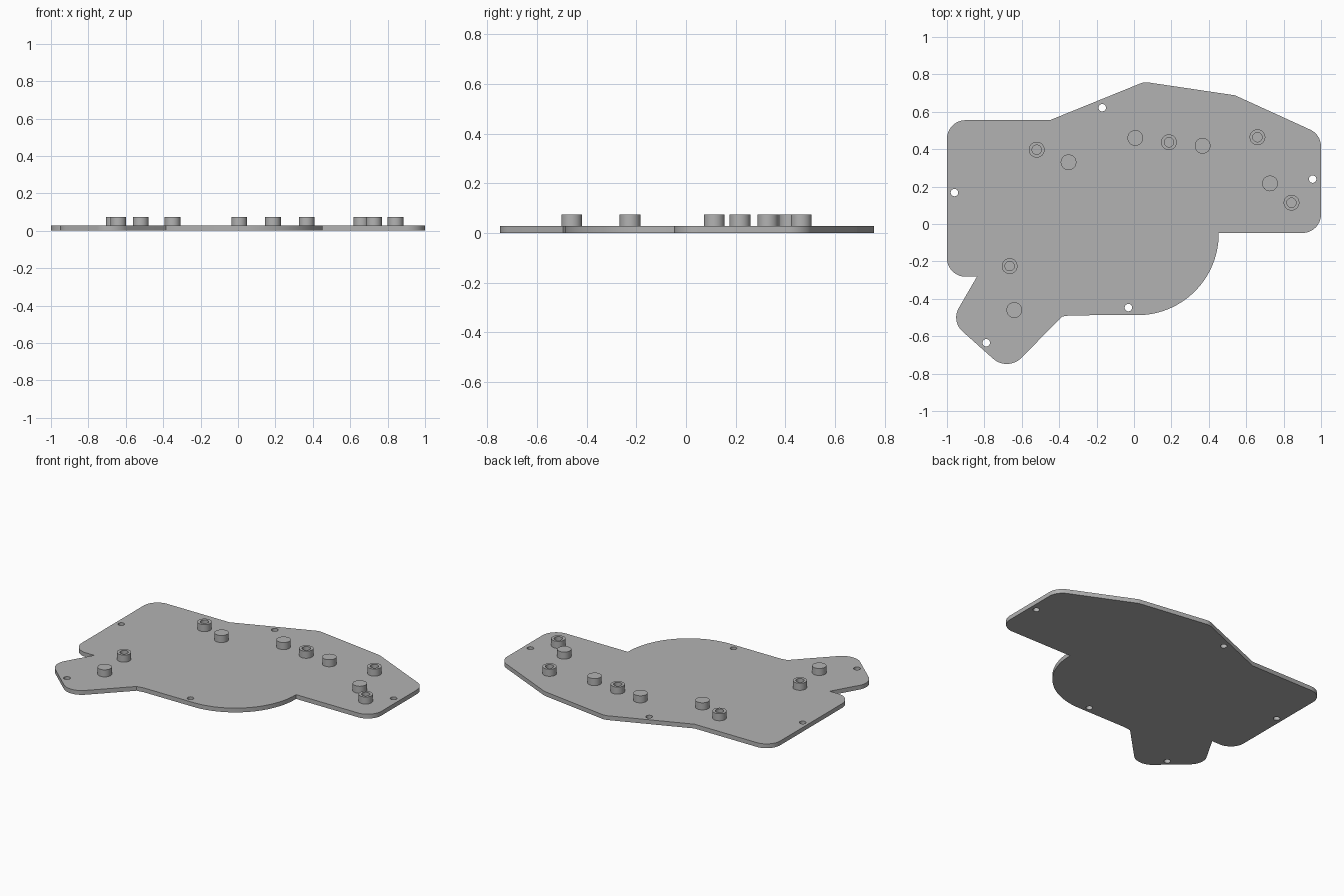
import bpy
import bmesh
from math import cos, sin, tan, tau
from mathutils import Vector

cube = bpy.data.objects.get("Cube")
if cube:
    bpy.data.objects.remove(cube, do_unlink=True)

GREY = (0.45, 0.45, 0.45, 1)
grey = bpy.data.materials.new("plain grey")
grey.use_nodes = True
grey.diffuse_color = GREY
grey.node_tree.nodes["Principled BSDF"].inputs["Base Color"].default_value = GREY

PLATE_TOP, BOSS_TOP = 0.028, 0.074


def circle(x, y, r, n=40):
    return [Vector((x + r * cos(tau * i / n), y + r * sin(tau * i / n))) for i in range(n)]


def rounded(corners):
    """Outline whose corners (x, y, radius) are replaced by tangent arcs."""
    out = []
    for i, (x, y, r) in enumerate(corners):
        p = Vector((x, y))
        if r == 0:
            out.append(p)
            continue
        a = (Vector(corners[i - 1][:2]) - p).normalized()
        b = (Vector(corners[(i + 1) % len(corners)][:2]) - p).normalized()
        half = a.angle(b) / 2
        centre = p + (a + b).normalized() * (r / sin(half))
        start = p + a * (r / tan(half)) - centre
        end = p + b * (r / tan(half)) - centre
        sweep = start.angle(end)
        steps = max(4, int(sweep * 16))
        for k in range(steps + 1):
            t = k / steps
            out.append(centre + (start * sin((1 - t) * sweep) + end * sin(t * sweep)) / sin(sweep))
    return out


def prism(name, loops, z0, z1):
    """Solid between two heights; the first loop is the outside, the rest are holes."""
    bm = bmesh.new()
    edges = []
    for loop in loops:
        vs = [bm.verts.new((p.x, p.y, z0)) for p in loop]
        edges += [bm.edges.new((vs[i - 1], vs[i])) for i in range(len(vs))]
    bmesh.ops.triangle_fill(bm, use_beauty=True, edges=edges, normal=(0, 0, 1))
    extruded = bmesh.ops.extrude_face_region(bm, geom=bm.faces[:], use_keep_orig=True)
    top = [v for v in extruded["geom"] if isinstance(v, bmesh.types.BMVert)]
    bmesh.ops.translate(bm, verts=top, vec=(0, 0, z1 - z0))
    bmesh.ops.recalc_face_normals(bm, faces=bm.faces[:])
    mesh = bpy.data.meshes.new(name)
    bm.to_mesh(mesh)
    bm.free()
    mesh.materials.append(grey)
    obj = bpy.data.objects.new(name, mesh)
    bpy.context.collection.objects.link(obj)
    bpy.ops.object.select_all(action="DESELECT")
    obj.select_set(True)
    bpy.context.view_layer.objects.active = obj
    bpy.ops.object.shade_smooth_by_angle(angle=0.5)


# Base plate with five screw holes
outline = rounded([
    (-1, 0.555, 0.1), (-0.45, 0.555, 0), (0.055, 0.76, 0.08), (0.54, 0.688, 0.05),
    (1, 0.478, 0.1), (1, -0.048, 0.1), (0.453, -0.048, 0), (0.453, -0.487, 0.435),
    (-0.34, -0.488, 0), (-0.385, -0.495, 0), (-0.675, -0.79, 0.11),
    (-0.978, -0.52, 0.1), (-0.84, -0.282, 0), (-1, -0.282, 0.1),
])
screw_holes = [(-0.17, 0.622), (0.955, 0.24), (-0.96, 0.168), (-0.03, -0.447), (-0.79, -0.635)]
prism("base_plate", [outline] + [circle(x, y, 0.02, 24) for x, y in screw_holes], 0, PLATE_TOP)

# Hollow bosses
for i, (x, y) in enumerate([(-0.52, 0.397), (0.187, 0.437), (0.66, 0.464),
                            (0.842, 0.114), (-0.665, -0.225)]):
    prism(f"hollow_boss_{i + 1}", [circle(x, y, 0.042), circle(x, y, 0.025)], PLATE_TOP, BOSS_TOP)

# Solid bosses
for i, (x, y) in enumerate([(-0.35, 0.33), (0.007, 0.46), (0.367, 0.418),
                            (0.727, 0.217), (-0.64, -0.46)]):
    prism(f"solid_boss_{i + 1}", [circle(x, y, 0.042)], PLATE_TOP, BOSS_TOP)
